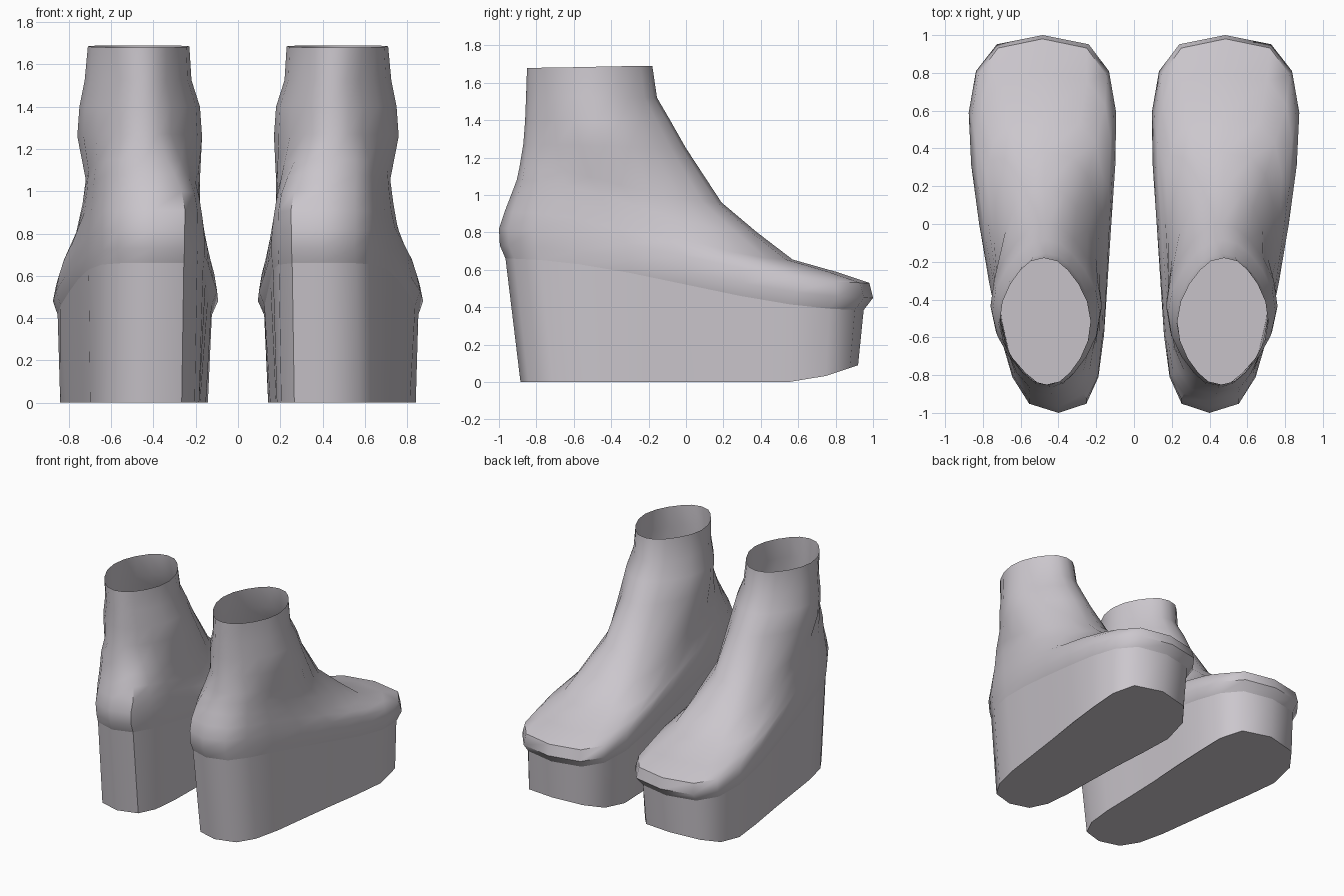
import bpy
import bmesh
import math

cube = bpy.data.objects.get("Cube")
if cube:
    bpy.data.objects.remove(cube)

SIDES = 20
ROUND = 0.7      # below 1 makes the ring fuller than an ellipse
STATION = 0.15   # widths are given at this fraction, the middle, and its mirror

# Each ring: (heel y, toe y, heel z, toe z), inner x and outer x at heel, middle, toe
SOLE_BOTTOM = ((-.885, .92, 0, 0), (.19, .17, .15), (.68, .77, .84))
SOLE_TOP = ((-.965, .95, .66, .385), (.175, .14, .135), (.68, .80, .845))
UPPER = [
    SOLE_TOP,
    ((-.995, 1.0, .73, .45), (.17, .12, .105), (.68, .82, .865)),
    ((-1.0, .98, .82, .53), (.17, .13, .12), (.68, .805, .85)),
    ((-.97, .80, .91, .59), (.175, .15, .13), (.675, .785, .83)),
    ((-.935, .57, 1.0, .655), (.19, .17, .18), (.665, .755, .77)),
    ((-.905, .38, 1.08, .80), (.215, .18, .22), (.66, .735, .72)),
    ((-.89, .19, 1.15, .96), (.24, .18, .27), (.65, .72, .66)),
    ((-.87, 0, 1.27, 1.25), (.28, .17, .28), (.63, .76, .65)),
    ((-.86, -.085, 1.4, 1.4), (.28, .18, .29), (.63, .75, .65)),
    ((-.855, -.155, 1.53, 1.52), (.31, .22, .31), (.61, .725, .63)),
    ((-.85, -.18, 1.68, 1.69), (.31, .23, .32), (.62, .71, .63)),
]

leather = bpy.data.materials.new("pale_grey_leather")
leather.use_nodes = True
colour = (.60, .57, .61, 1)
leather.diffuse_color = colour
leather.node_tree.nodes["Principled BSDF"].inputs["Base Color"].default_value = colour


def blend(a, b, c, t):
    """Quadratic through the heel, middle and toe stations."""
    u = (t - .5) / (.5 - STATION)
    return b + u * (c - a) / 2 + u * u * ((a + c) / 2 - b)


def ring_points(ring, side, toe_spring=0):
    (y0, y1, z0, z1), inner, outer = ring
    centre = [(i + o) / 2 for i, o in zip(inner, outer)]
    half = [(o - i) / 2 for i, o in zip(inner, outer)]
    end = (2 * math.sqrt(STATION * (1 - STATION))) ** ROUND
    half = [half[0] / end, half[1], half[2] / end]
    points = []
    for k in range(SIDES):
        a = 2 * math.pi * k / SIDES
        t = (1 - math.cos(a)) / 2
        s = math.sin(a)
        x = blend(*centre, t) + blend(*half, t) * math.copysign(abs(s) ** ROUND, s)
        ease = t * t * (3 - 2 * t)
        lift = toe_spring * max(0, (t - .85) / .15)
        points.append((side * x, y0 + (y1 - y0) * t, z0 + (z1 - z0) * ease + lift))
    return points


def loft(name, rings, side, floor=False):
    bm = bmesh.new()
    loops = [[bm.verts.new(p) for p in ring] for ring in rings]
    for low, high in zip(loops, loops[1:]):
        for k in range(SIDES):
            j = (k + 1) % SIDES
            # inner and outer order swaps with the mirrored side
            quad = [low[k], high[k], high[j], low[j]]
            bm.faces.new(quad if side > 0 else quad[::-1])
    if floor:
        bm.faces.new(loops[0] if side > 0 else loops[0][::-1])
    mesh = bpy.data.meshes.new(name)
    bm.to_mesh(mesh)
    bm.free()
    mesh.materials.append(leather)
    obj = bpy.data.objects.new(name, mesh)
    bpy.context.collection.objects.link(obj)
    bpy.ops.object.select_all(action="DESELECT")
    obj.select_set(True)
    bpy.context.view_layer.objects.active = obj
    bpy.ops.object.shade_smooth_by_angle(angle=math.radians(45))


for label, side in (("left", 1), ("right", -1)):
    # thick platform sole with a slightly raised toe
    loft(label + "_platform_sole",
         [ring_points(SOLE_BOTTOM, side, .09), ring_points(SOLE_TOP, side)],
         side, floor=True)
    # open-topped boot upper
    loft(label + "_boot_upper", [ring_points(r, side) for r in UPPER], side)
